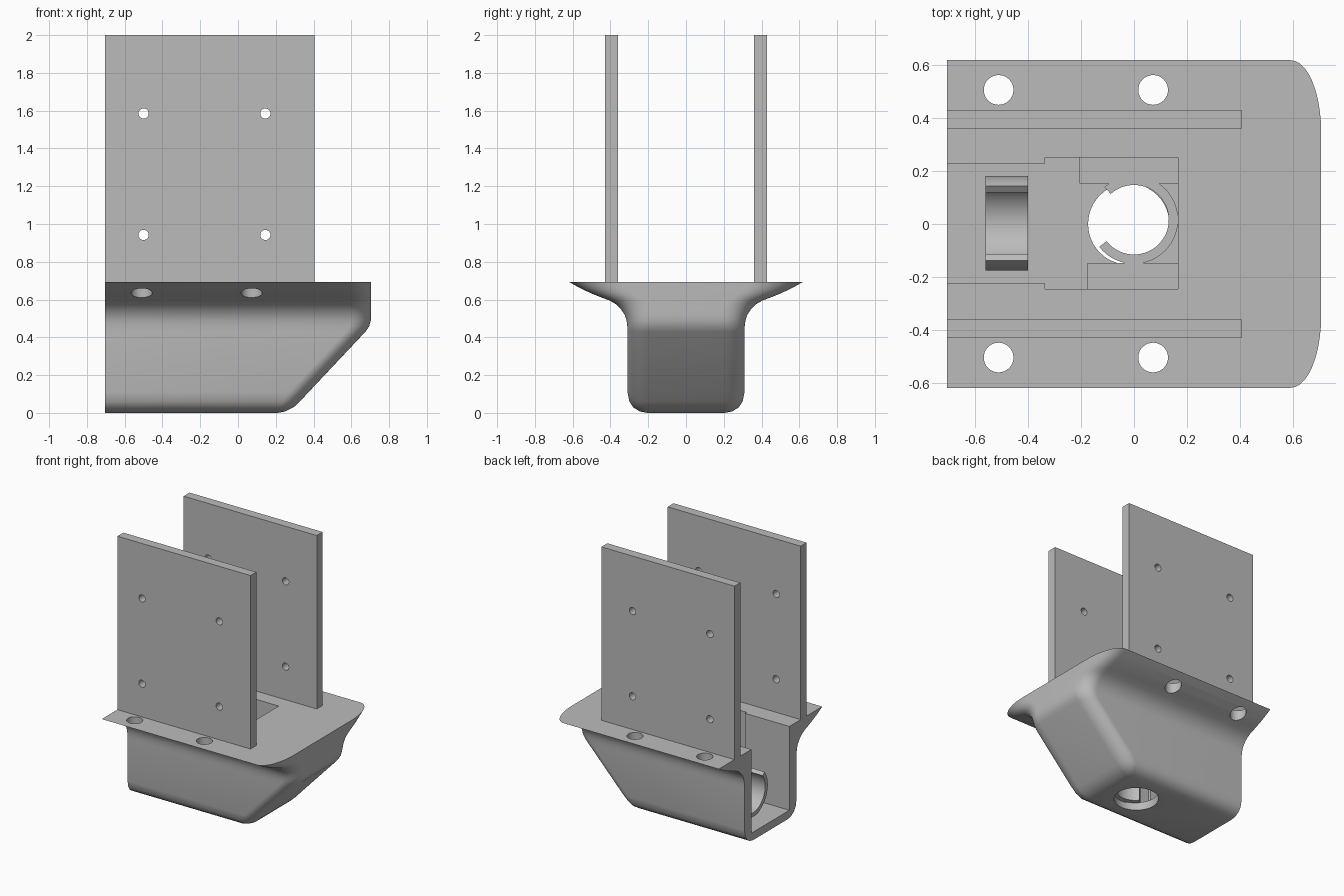
import bpy, bmesh, math

if "Cube" in bpy.data.objects:
    bpy.data.objects.remove(bpy.data.objects["Cube"])

grey = bpy.data.materials.new("light grey plastic")
grey.diffuse_color = (0.5, 0.5, 0.5, 1)
grey.use_nodes = True
grey.node_tree.nodes["Principled BSDF"].inputs["Base Color"].default_value = grey.diffuse_color


def make(name, bm):
    bmesh.ops.recalc_face_normals(bm, faces=bm.faces)
    mesh = bpy.data.meshes.new(name)
    bm.to_mesh(mesh)
    bm.free()
    mesh.materials.append(grey)
    ob = bpy.data.objects.new(name, mesh)
    bpy.context.collection.objects.link(ob)
    return ob


def box(name, x0, x1, y0, y1, z0, z1):
    bm = bmesh.new()
    bmesh.ops.create_cube(bm, size=1)
    for v in bm.verts:
        v.co = ((x0 + x1) / 2 + v.co.x * (x1 - x0),
                (y0 + y1) / 2 + v.co.y * (y1 - y0),
                (z0 + z1) / 2 + v.co.z * (z1 - z0))
    return make(name, bm)


def rod(name, centre, r, depth, axis="Z", seg=48):
    bm = bmesh.new()
    bmesh.ops.create_cone(bm, cap_ends=True, segments=seg, radius1=r, radius2=r, depth=depth)
    for v in bm.verts:
        x, y, z = v.co
        if axis == "Y":
            x, y, z = x, z, -y
        v.co = (x + centre[0], y + centre[1], z + centre[2])
    return make(name, bm)


def clip(name, r_in, r_out, a0, a1, place, d0, d1, n=40):
    """Open ring swept from angle a0 to a1; place maps (u, v, depth) to xyz."""
    bm = bmesh.new()
    rings = []
    for i in range(n + 1):
        a = math.radians(a0 + (a1 - a0) * i / n)
        rings.append([bm.verts.new(place(r * math.cos(a), r * math.sin(a), d))
                      for r, d in ((r_in, d0), (r_out, d0), (r_out, d1), (r_in, d1))])
    for p, q in zip(rings, rings[1:]):
        for k in range(4):
            bm.faces.new((p[k], p[(k + 1) % 4], q[(k + 1) % 4], q[k]))
    bm.faces.new(rings[0])
    bm.faces.new(rings[-1])
    return make(name, bm)


def cut(ob, cutters):
    for c in cutters:
        m = ob.modifiers.new("cut", "BOOLEAN")
        m.operation, m.solver, m.object = "DIFFERENCE", "EXACT", c
    bpy.context.view_layer.update()
    mesh = bpy.data.meshes.new_from_object(
        ob.evaluated_get(bpy.context.evaluated_depsgraph_get()))
    ob.modifiers.clear()
    ob.data = mesh
    for c in cutters:
        bpy.data.objects.remove(c)


# Hull: stacked outlines, each (height, half width, nose x, corner rx, corner ry)
BACK = -0.705
levels = [
    (0.000, 0.205, 0.210, 0.010, 0.010), (0.008, 0.245, 0.250, 0.045, 0.045),
    (0.030, 0.280, 0.295, 0.075, 0.075), (0.060, 0.300, 0.327, 0.095, 0.095),
    (0.110, 0.310, 0.374, 0.105, 0.110), (0.430, 0.310, 0.675, 0.105, 0.110),
    (0.460, 0.311, 0.695, 0.105, 0.115), (0.490, 0.315, 0.703, 0.105, 0.120),
    (0.520, 0.325, 0.705, 0.105, 0.130), (0.550, 0.345, 0.705, 0.105, 0.145),
    (0.575, 0.370, 0.705, 0.105, 0.160), (0.595, 0.405, 0.705, 0.105, 0.180),
    (0.610, 0.445, 0.705, 0.108, 0.200), (0.632, 0.500, 0.705, 0.110, 0.225),
    (0.660, 0.560, 0.705, 0.112, 0.250), (0.692, 0.617, 0.705, 0.115, 0.270)]
bm = bmesh.new()
rings = []
for z, w, nose, rx, ry in levels:
    arc = [(nose - rx + rx * math.sin(t), w - ry + ry * math.cos(t))
           for t in (math.pi / 2 * i / 10 for i in range(11))]
    pts = [(BACK, w)] + arc + [(x, -y) for x, y in reversed(arc)] + [(BACK, -w)]
    rings.append([bm.verts.new((x, y, z)) for x, y in pts])
for p, q in zip(rings, rings[1:]):
    for k in range(len(p)):
        j = (k + 1) % len(p)
        if k < len(p) - 1:
            bm.faces.new((p[k], p[j], q[j], q[k]))
bm.faces.new(rings[0])
bm.faces.new(rings[-1])
bm.faces.new([r[0] for r in rings] + [r[-1] for r in reversed(rings)])
hull = make("hull", bm)

# Channel open at the back, wider bay, drain hole and four flange holes
FLOOR = 0.06
cutters = [box("channel", -0.9, -0.3, -0.225, 0.228, FLOOR, 0.9),
           box("bay", -0.335, 0.165, -0.245, 0.25, FLOOR, 0.9),
           rod("floor_hole", (-0.02, 0, 0), 0.153, 0.4)]
for x in (-0.51, 0.072):
    for y in (-0.503, 0.505):
        cutters.append(rod("flange_hole", (x, y, 0.6), 0.056, 0.4, seg=32))
cut(hull, cutters)

# Two upright plates, each with four screw holes
plates = []
for side, name in ((-1, "front_plate"), (1, "back_plate")):
    y0, y1 = sorted((side * 0.36, side * 0.43))
    plate = box(name, BACK, 0.405, y0, y1, 0.67, 2.0)
    cut(plate, [rod("screw_hole", (x, side * 0.395, z), 0.027, 0.3, "Y", 24)
                for x in (-0.5, 0.145) for z in (0.942, 1.585)])
    plates.append(plate)

# Cradle gripping a lengthwise cylinder, open at the top
cradle = clip("cradle_clip", 0.147, 0.178, 142, 398,
              lambda u, v, d: (d, u + 0.003, v + 0.235), -0.56, -0.40)

# Upright clip around the floor hole, open to the rear, with side blocks
ring = clip("upright_clip", 0.131, 0.166, -142, 132,
            lambda u, v, d: (u, v + 0.016, d), FLOOR - 0.01, 0.30)
blocks = [box("clip_block_back", -0.205, 0.165, 0.152, 0.25, FLOOR - 0.01, 0.30),
          box("clip_block_front", -0.175, 0.165, -0.245, -0.146, FLOOR - 0.01, 0.30)]

# Smooth the curved surfaces, keeping hard edges
bpy.ops.object.select_all(action="DESELECT")
for ob in [hull, cradle, ring] + plates:
    ob.select_set(True)
    bpy.context.view_layer.objects.active = ob
bpy.ops.object.shade_smooth_by_angle(angle=math.radians(35))
